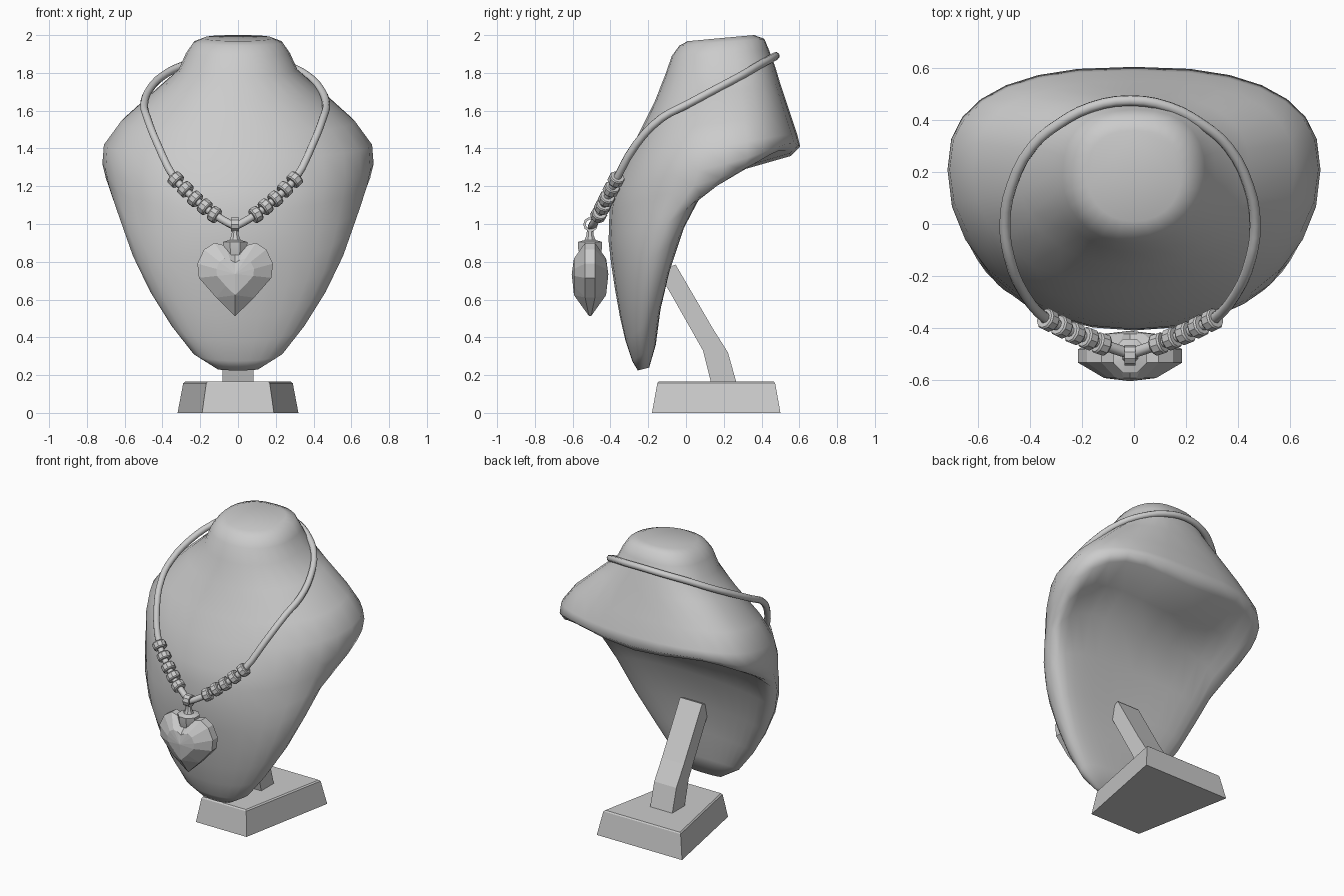
import bpy, bmesh, math
from mathutils import Vector, Matrix

if "Cube" in bpy.data.objects:
    bpy.data.objects.remove(bpy.data.objects["Cube"])

CX = -0.015  # the necklace hangs very slightly off centre


def loft(name, rings, caps=True, closed=False, smooth=None, tri=False, mat=None):
    """Skin a list of equally long point rings into one mesh object."""
    bm = bmesh.new()
    vs = [[bm.verts.new(p) for p in r] for r in rings]
    n = len(rings[0])
    pairs = list(zip(vs, vs[1:])) + ([(vs[-1], vs[0])] if closed else [])
    for a, b in pairs:
        for i in range(n):
            j = (i + 1) % n
            bm.faces.new((a[i], a[j], b[j], b[i]))
    if caps and not closed:
        bm.faces.new(vs[0])
        bm.faces.new(vs[-1])
    bmesh.ops.remove_doubles(bm, verts=bm.verts, dist=1e-4)
    if tri:
        bmesh.ops.triangulate(bm, faces=bm.faces)
    bmesh.ops.recalc_face_normals(bm, faces=bm.faces)
    if mat:
        bm.transform(mat)
    me = bpy.data.meshes.new(name)
    bm.to_mesh(me)
    bm.free()
    ob = bpy.data.objects.new(name, me)
    bpy.context.collection.objects.link(ob)
    if smooth:
        bpy.context.view_layer.objects.active = ob
        ob.select_set(True)
        bpy.ops.object.shade_smooth_by_angle(angle=math.radians(smooth))
        ob.select_set(False)
    return ob


def lathe(name, profile, n, mat, closed=False):
    """Spin (radius, height) points around local z."""
    rings = [[(r * math.cos(2 * math.pi * (i + .5) / n),
               r * math.sin(2 * math.pi * (i + .5) / n), h) for i in range(n)]
             for r, h in profile]
    return loft(name, rings, closed=closed, mat=mat, smooth=30)


# Bust: tilted rings (front y, front z, back y, back z, half width, side fraction,
# back hollow, lift of the rear corners)
sections = [
    (.01, 1.968, .36, 2.00, .18, .50, 0, 0), (-.035, 1.945, .415, 1.98, .235, .50, 0, 0),
    (-.075, 1.89, .44, 1.92, .275, .50, 0, 0), (-.11, 1.79, .47, 1.84, .315, .52, 0, 0),
    (-.165, 1.65, .50, 1.74, .445, .55, 0, 0), (-.25, 1.48, .55, 1.59, .62, .57, 0, 0),
    (-.315, 1.35, .59, 1.47, .71, .58, 0, .01), (-.385, 1.18, .605, 1.41, .718, .60, 0, .03),
    (-.405, 1.07, .575, 1.36, .70, .60, .02, .05), (-.41, .91, .36, 1.29, .665, .64, .05, .05),
    (-.395, .78, .17, 1.20, .63, .68, .06, .03), (-.375, .65, .04, 1.00, .57, .68, .05, 0),
    (-.35, .51, -.05, .76, .475, .68, .04, 0), (-.32, .38, -.115, .55, .36, .62, .02, 0),
    (-.285, .275, -.16, .36, .24, .55, 0, 0), (-.255, .225, -.195, .24, .11, .5, 0, 0)]
N = 28
rings = []
for yf, zf, yb, zb, w, s, hollow, lift in sections:
    ys, ring = yf + s * (yb - yf), []
    for i in range(N):
        a = 2 * math.pi * i / N
        c, d = math.cos(a), math.sin(a)
        e = 2 / 2.5 if d > 0 else 2 / 2.1
        x = w * math.copysign(abs(c) ** e, c)
        y = ys + (yb - ys if d > 0 else ys - yf) * math.copysign(abs(d) ** e, d)
        z = zf + (y - yf) / (yb - yf) * (zb - zf)
        if d > 0:
            y -= hollow * (1 - (x / w) ** 2)
            z += 4 * lift * (x / w) ** 2 * (1 - (x / w) ** 2)
        ring.append((x, y, z))
    rings.append(ring)
loft("bust", rings, smooth=85)

# Base: trapezoid block, narrower at the front and top
def quad(front, back, y0, y1, z):
    return [(-front, y0, z), (front, y0, z), (back, y1, z), (-back, y1, z)]

loft("base", [quad(.19, .32, -.18, .50, 0), quad(.168, .29, -.152, .472, .157),
              quad(.16, .28, -.145, .465, .165)])

# Bent leg that props up the bust
leg = [(.135, .15), (.09, .33), (-.08, .63), (-.15, .75), (-.055, .785), (.14, .45),
       (.222, .32), (.27, .15)]
loft("leg", [[(x, y, z) for y, z in leg] for x in (-.083, .083)])

# Cord: half path mirrored into a closed loop
half = [(0, -.50, .985), (.11, -.462, 1.05), (.215, -.42, 1.135), (.315, -.37, 1.235),
        (.41, -.265, 1.42), (.465, -.13, 1.56), (.482, 0, 1.63), (.455, .15, 1.71),
        (.375, .30, 1.79), (.275, .385, 1.84), (.15, .45, 1.875), (0, .475, 1.89)]
path = half + [(-x, y, z) for x, y, z in half[-2:0:-1]]
cu = bpy.data.curves.new("cord", 'CURVE')
cu.dimensions = '3D'
cu.bevel_depth, cu.bevel_resolution, cu.resolution_u = .021, 2, 3
sp = cu.splines.new('BEZIER')
sp.bezier_points.add(len(path) - 1)
for bp, (x, y, z) in zip(sp.bezier_points, path):
    bp.co = (x + CX, y, z)
    bp.handle_left_type = bp.handle_right_type = 'AUTO'
sp.bezier_points[0].handle_left_type = sp.bezier_points[0].handle_right_type = 'VECTOR'
sp.use_cyclic_u = True
cord = bpy.data.objects.new("cord", cu)
bpy.context.collection.objects.link(cord)
bpy.context.view_layer.objects.active = cord
cord.select_set(True)
bpy.ops.object.convert(target='MESH')
bpy.context.object.select_set(False)

# Beads: five on each side, threaded along the cord
bead = [(.02, -.023), (.038, -.023), (.043, -.016), (.043, .016), (.038, .023), (.02, .023)]
for side in (-1, 1):
    for k in range(5):
        t = .11 + .205 * k / 4
        for a, b in zip(half, half[1:]):
            if a[0] <= t <= b[0] + 1e-6:
                f = (t - a[0]) / (b[0] - a[0])
                p, d = Vector(a).lerp(Vector(b), f), Vector(b) - Vector(a)
                break
        p.x, d.x = p.x * side + CX, d.x * side
        m = Matrix.Translation(p) @ d.to_track_quat('Z', 'Y').to_matrix().to_4x4()
        lathe("bead", bead, 10, m, closed=True)

# Bail ring, stem and cap of the pendant
turn = Matrix.Translation((CX, -.505, .998)) @ Matrix.Rotation(math.pi / 2, 4, 'Y')
lathe("bail", [(.026, -.021), (.039, -.021), (.039, .021), (.026, .021)], 10, turn, closed=True)
lathe("pendant_cap", [(.018, .965), (.021, .94), (.032, .915), (.07, .905), (.068, .87), (.06, .835)],
      8, Matrix.Translation((CX, -.508, 0)))

# Faceted heart
h = [(0, .855), (.05, .885), (.11, .90), (.165, .865), (.20, .79), (.192, .715), (.10, .61), (0, .512)]
outline = h + [(-x, z) for x, z in h[-2:0:-1]]
layers = [(-.097, 0), (-.085, .5), (-.026, 1), (.026, 1), (.085, .5), (.097, 0)]
heart = []
for y, s in layers:
    heart.append([(CX + x * s, -.508 + (y if s < 1 or z > .52 else y * .2), .735 + (z - .735) * s)
                  for x, z in outline])
loft("heart", heart, caps=False, tri=True)
